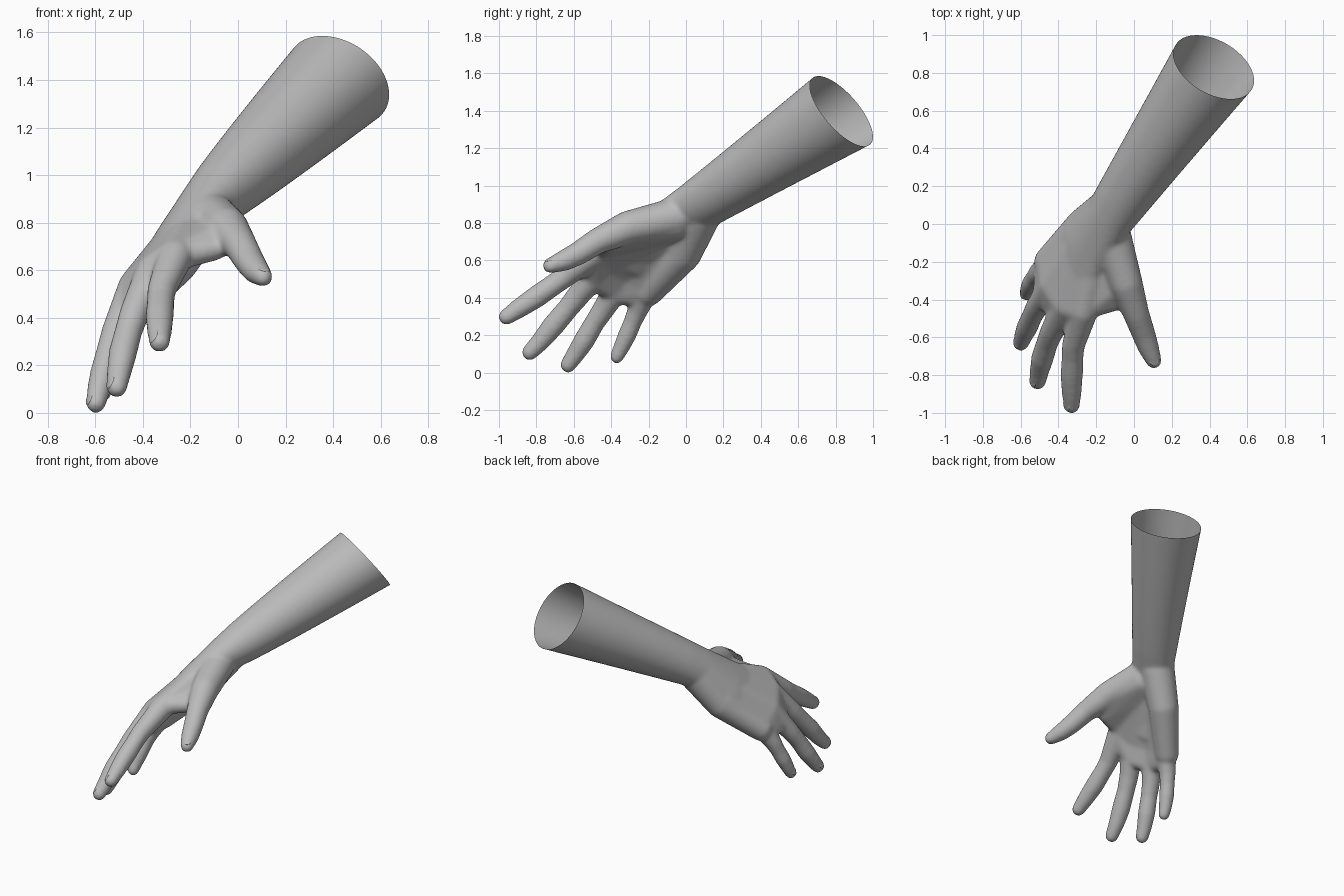
import bpy, bmesh
from mathutils import Vector, Matrix

cube = bpy.data.objects.get("Cube")
if cube:
    bpy.data.objects.remove(cube, do_unlink=True)

skin = bpy.data.materials.new("grey_skin")
skin.use_nodes = True
GREY = (0.5, 0.5, 0.5, 1)
skin.diffuse_color = GREY
skin.node_tree.nodes["Principled BSDF"].inputs["Base Color"].default_value = GREY

# Hand frame: along the forearm, out of the back of the hand, across the palm
WRIST, ELBOW = Vector((-0.125, 0.045, 0.88)), Vector((0.42, 0.83, 1.40))
CUT = Vector((0.40, 0.70, 0.60))
AXIS = (ELBOW - WRIST).normalized()
BACK = Vector((-0.72, 0.03, 0.68))
BACK = (BACK - AXIS * BACK.dot(AXIS)).normalized()
SIDE = BACK.cross(AXIS)
FRAME = Matrix((SIDE, BACK, AXIS)).transposed().to_4x4()


def add_object(name, bm):
    mesh = bpy.data.meshes.new(name)
    bm.to_mesh(mesh)
    bm.free()
    obj = bpy.data.objects.new(name, mesh)
    bpy.context.collection.objects.link(obj)
    mesh.materials.append(skin)
    return obj


def hull(bm, keys):
    """Convex hull of ellipsoids; key = position, half width, half thickness."""
    part = bmesh.new()
    for pos, wide, thick in keys:
        size = Matrix.Diagonal((wide, thick, min(wide, thick), 1))
        bmesh.ops.create_icosphere(part, subdivisions=4, radius=1,
                                   matrix=Matrix.Translation(pos) @ FRAME @ size)
    result = bmesh.ops.convex_hull(part, input=part.verts[:])
    bmesh.ops.delete(part, geom=[g for g in result["geom_interior"]
                                 if isinstance(g, bmesh.types.BMVert)], context='VERTS')
    temp = bpy.data.meshes.new("temp")
    part.to_mesh(temp)
    part.free()
    bm.from_mesh(temp)
    bpy.data.meshes.remove(temp)


def limb(bm, keys):
    for pair in zip(keys, keys[1:]):
        hull(bm, pair)


def balls(*points):
    return [(Vector(p[:3]), p[3], p[3]) for p in points]


body = bmesh.new()

# Forearm, swelling towards and running past the cut end
limb(body, [(WRIST.lerp(ELBOW, t), .145 + .09 * t ** 1.2, .118 + .112 * t ** .8)
            for t in (i * .14 for i in range(11))])

# Palm slab and heel
limb(body, [(WRIST, .145, .118), (Vector((-.255, -.12, .735)), .175, .088),
            (Vector((-.345, -.29, .60)), .2, .075)])
limb(body, balls((-.14, .07, .84, .115), (-.265, -.015, .64, .1), (-.45, -.2, .435, .08)))

# Fingers, from the metacarpal and knuckle to the tip
fingers = {
    "index": ((-.18, -.12, .78, .09), (-.265, -.46, .655, .075), (-.32, -.64, .52, .061),
              (-.325, -.70, .475, .058), (-.33, -.80, .405, .06), (-.33, -.89, .345, .053),
              (-.33, -.96, .298, .044)),
    "middle": ((-.21, -.08, .77, .09), (-.355, -.43, .59, .077), (-.435, -.57, .42, .063),
               (-.46, -.63, .345, .058), (-.485, -.71, .25, .06), (-.50, -.775, .17, .052),
               (-.51, -.835, .108, .044)),
    "ring": ((-.24, -.04, .74, .09), (-.43, -.32, .53, .075), (-.515, -.44, .34, .06),
             (-.54, -.49, .265, .055), (-.565, -.545, .17, .057), (-.585, -.59, .1, .05),
             (-.598, -.63, .041, .043)),
    "little": ((-.28, -.02, .66, .085), (-.44, -.20, .46, .07), (-.505, -.26, .33, .055),
               (-.525, -.285, .27, .049), (-.545, -.315, .2, .05), (-.56, -.345, .135, .044),
               (-.568, -.37, .085, .038)),
    "thumb": ((-.12, -.06, .83, .105), (-.045, -.31, .775, .09), (.01, -.47, .705, .07),
              (.05, -.58, .635, .063), (.075, -.65, .60, .057), (.105, -.725, .572, .042)),
}
for points in fingers.values():
    limb(body, balls(*points))

# Flesh between neighbouring metacarpals, then the webs at the finger roots
names = ("index", "middle", "ring", "little")
for a, b in zip(names, names[1:]):
    hull(body, balls(*fingers[a][:2], *fingers[b][:2]))
webs = balls((-.285, -.50, .61, .06), (-.385, -.49, .50, .058),
             (-.475, -.375, .425, .058), (-.47, -.225, .405, .06))
limb(body, webs)
for (a, b), web in zip(zip(names, names[1:]), zip(webs, webs[1:])):
    hull(body, balls(fingers[a][1], fingers[b][1]) + list(web))

# Thumb web
hull(body, balls((-.12, -.06, .80, .09), (-.05, -.30, .755, .07), (-.10, -.41, .69, .05),
                 (-.235, -.44, .665, .06), (-.2, -.14, .75, .08)))

# Fuse and soften everything into one skin
rough = add_object("rough_arm", body)
remesh = rough.modifiers.new("fuse", 'REMESH')
remesh.mode = 'VOXEL'
remesh.voxel_size = 0.01
smooth = rough.modifiers.new("soften", 'SMOOTH')
smooth.factor = 0.5
smooth.iterations = 20
bpy.context.view_layer.update()
fused = bpy.data.meshes.new_from_object(rough.evaluated_get(bpy.context.evaluated_depsgraph_get()))
bpy.data.objects.remove(rough, do_unlink=True)

# Slice the forearm open
skin_bm = bmesh.new()
skin_bm.from_mesh(fused)
bpy.data.meshes.remove(fused)
bmesh.ops.bisect_plane(skin_bm, geom=skin_bm.verts[:] + skin_bm.edges[:] + skin_bm.faces[:],
                       plane_co=ELBOW, plane_no=CUT, clear_outer=True)
for f in skin_bm.faces:
    f.smooth = True
    f.material_index = 0
add_object("hand_and_forearm", skin_bm)

# Fingernails: thin domed plates on the back of each tip
for name, points in fingers.items():
    before, tip = Vector(points[-2][:3]), Vector(points[-1][:3])
    r = points[-1][3]
    along = (tip - before).normalized()
    up = Vector((.3, -.5, .8)) if name == "thumb" else BACK
    up = (up - along * up.dot(along)).normalized()
    frame = Matrix((along.cross(up), along, up)).transposed().to_4x4()
    nail = bmesh.new()
    bmesh.ops.create_uvsphere(nail, u_segments=20, v_segments=12, radius=1,
                              matrix=Matrix.Translation(tip + up * r * .74 - along * r * .35) @ frame
                              @ Matrix.Diagonal((r * .65, r * .85, r * .22, 1)))
    for f in nail.faces:
        f.smooth = True
    add_object(name + "_nail", nail)
